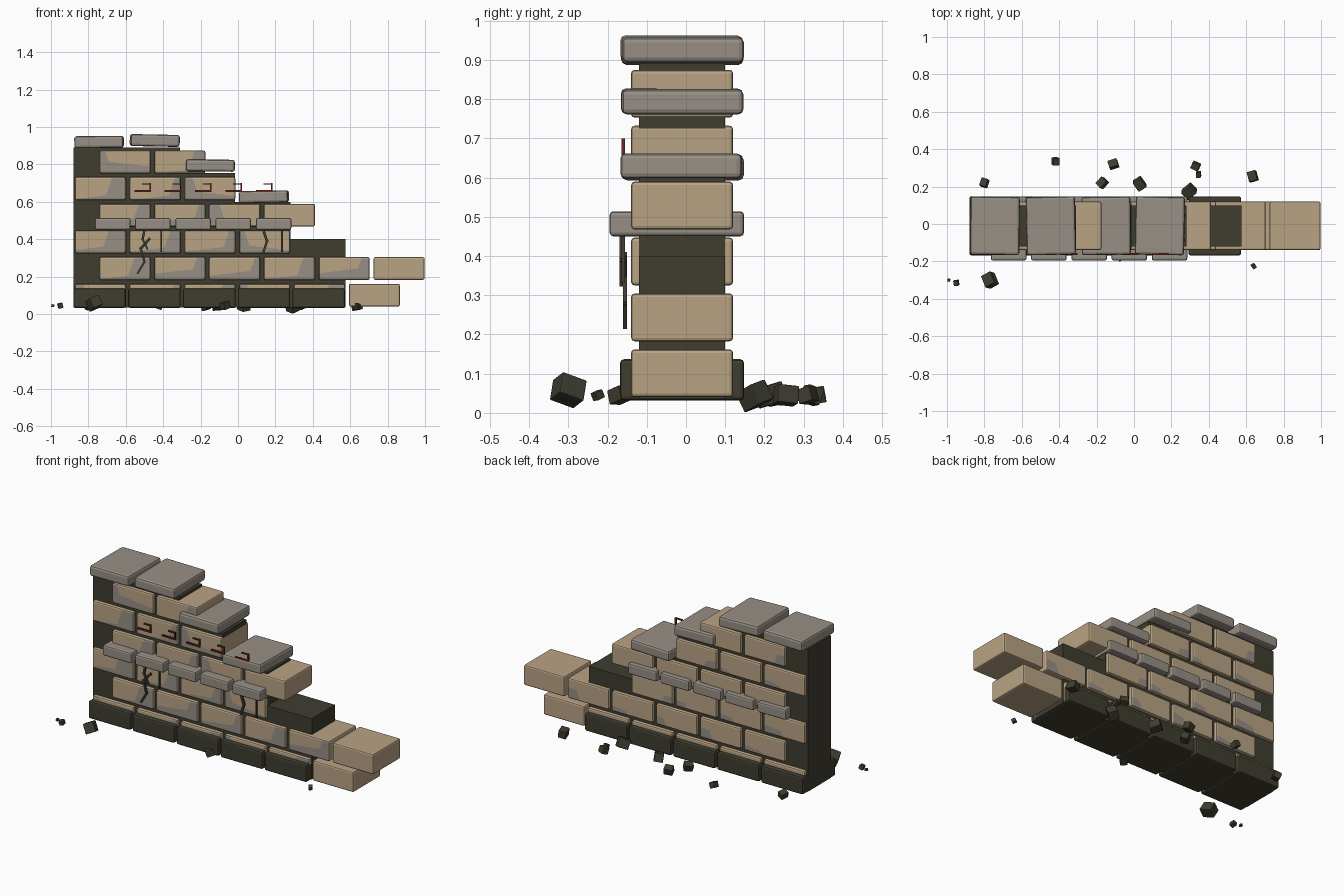
import bpy, bmesh, math, random
from mathutils import Vector, Matrix, Euler

random.seed(4)
if "Cube" in bpy.data.objects:
    bpy.data.objects.remove(bpy.data.objects["Cube"])


def material(name, r, g, b):
    m = bpy.data.materials.new(name)
    m.use_nodes = True
    m.diffuse_color = (r, g, b, 1)
    m.node_tree.nodes["Principled BSDF"].inputs["Base Color"].default_value = (r, g, b, 1)
    return m


TAN = material("sandstone", 0.49, 0.37, 0.23)
GREY = material("weathered grey", 0.31, 0.275, 0.235)
DARK = material("dark mortar", 0.05, 0.047, 0.03)
RUST = material("rusty iron", 0.16, 0.02, 0.014)


def block(name, x, y, z, mats, bevel=0.01, turn=(0, 0, 0), stain=None):
    """Bevelled box from (min, max) ranges; stain = (side, side cut, bottom cut)."""
    size = Vector([b - a for a, b in (x, y, z)])
    centre = Vector([(a + b) / 2 for a, b in (x, y, z)])
    bm = bmesh.new()
    bmesh.ops.create_cube(bm, size=1)
    bmesh.ops.scale(bm, vec=size, verts=bm.verts)
    if bevel:
        bmesh.ops.bevel(bm, geom=bm.edges[:], offset=bevel, segments=2,
                        profile=0.5, affect='EDGES')
    if stain:
        side, fx, fz = stain
        n1 = Vector((side, 0, -0.35)).normalized()
        p1 = Vector((side * size.x * (0.5 - fx), 0, 0))
        n2 = Vector((0.12 * side, 0, -1)).normalized()
        p2 = Vector((0, 0, size.z * (fz - 0.5)))
        for p, n in ((p1, n1), (p2, n2)):
            bmesh.ops.bisect_plane(bm, geom=bm.verts[:] + bm.edges[:] + bm.faces[:],
                                   plane_co=p, plane_no=n)
        # weathering on the long faces, lighter on the back
        for f in bm.faces:
            c = f.calc_center_median()
            at_side = (c - p1).dot(n1) > 0
            low = (c - p2).dot(n2) > 0
            if f.normal.y < -0.5 and (at_side or low):
                f.material_index = 1
            elif f.normal.y > 0.5 and at_side and low:
                f.material_index = 1
    me = bpy.data.meshes.new(name)
    bm.to_mesh(me)
    bm.free()
    for m in mats:
        me.materials.append(m)
    ob = bpy.data.objects.new(name, me)
    ob.location = centre
    ob.rotation_euler = turn
    bpy.context.collection.objects.link(ob)
    return ob


PITCH = 0.293
START = -0.872
DEPTH = (-0.14, 0.12)

# Mortar core, stepping down to the right
for i, (x0, x1, top) in enumerate([(-0.88, -0.31, 0.89), (-0.31, -0.015, 0.755),
                                   (-0.015, 0.28, 0.60), (0.28, 0.575, 0.40)]):
    block(f"mortar_core_{i}", (x0, x1), (-0.12, 0.10), (0.035, top), [DARK], 0)

# Brick courses in running bond: number of bricks per row, bottom to top
for row, count in enumerate([6, 6, 4, 4, 3, 2]):
    z = 0.04 + row * 0.1425
    for i in range(count):
        x = START + i * PITCH + (0.132 if row % 2 else 0)
        stain = (random.choice((-1, 1)), random.uniform(0.15, 0.45),
                 random.uniform(0.1, 0.45))
        if x > 0.5 or (row == 3 and i == 3):
            stain = None
        block(f"brick_{row}_{i}", (x, x + 0.272), DEPTH, (z, z + 0.122),
              [TAN, GREY], 0.009, stain=stain)

# Dark plinth blocks along the foot
for i in range(5):
    x = -0.88 + i * PITCH
    block(f"plinth_block_{i}", (x, x + 0.28), (-0.168, 0.148), (0.032, 0.137),
          [DARK], 0.01)

# Projecting grey string course
for i in range(5):
    x = -0.765 + i * 0.215
    block(f"ledge_stone_{i}", (x, x + 0.19), (-0.195, 0.148), (0.45, 0.514),
          [GREY], 0.01)

# Cap stones on each step
for i, (x, z, tilt) in enumerate([(-0.874, 0.888, -0.01), (-0.576, 0.896, 0.02),
                                  (-0.28, 0.762, 0.01), (0.008, 0.595, -0.02)]):
    block(f"cap_stone_{i}", (x, x + 0.262), (-0.165, 0.145), (z, z + 0.064),
          [GREY], 0.013, (0, tilt, tilt))


def strip(name, points, width, y, mat, thick=0.01):
    """Flat strip following (x, z) points, tapering to its last point."""
    bm = bmesh.new()
    for k, (a, b) in enumerate(zip(points, points[1:])):
        a, b = Vector((a[0], y, a[1])), Vector((b[0], y, b[1]))
        d = b - a
        w = width * (1 - 0.15 * k)
        m = (Matrix.Translation((a + b) / 2)
             @ Matrix.Rotation(-math.atan2(d.z, d.x), 4, 'Y')
             @ Matrix.Diagonal((d.length + w, thick, w, 1)))
        bmesh.ops.create_cube(bm, size=1, matrix=m)
    me = bpy.data.meshes.new(name)
    bm.to_mesh(me)
    bm.free()
    me.materials.append(mat)
    bpy.context.collection.objects.link(bpy.data.objects.new(name, me))


# Rusty iron hooks
for i in range(5):
    x = -0.47 + i * 0.1625
    strip(f"iron_hook_{i}", [(x - 0.08, 0.658), (x, 0.658), (x, 0.696), (x - 0.04, 0.696)],
          0.009, -0.16, RUST)

# Cracks running down from the ledge
strip("crack_left", [(-0.475, 0.40), (-0.52, 0.35), (-0.50, 0.28), (-0.535, 0.22)],
      0.014, -0.155, DARK)
strip("crack_left_branch", [(-0.50, 0.45), (-0.51, 0.40), (-0.485, 0.35)], 0.012, -0.165, DARK)
strip("crack_right", [(0.135, 0.45), (0.155, 0.39), (0.135, 0.33)], 0.014, -0.165, DARK)
for i, x in enumerate((-0.41, 0.235)):
    strip(f"crack_line_{i}", [(x, 0.45), (x, 0.335)], 0.009, -0.16, DARK)

# Loose rubble around the foot: x, y, size
RUBBLE = [(-0.80, 0.22, 0.045), (-0.42, 0.335, 0.04), (-0.17, 0.22, 0.05),
          (-0.11, 0.32, 0.05), (0.03, 0.215, 0.06), (0.33, 0.31, 0.045),
          (0.345, 0.265, 0.03), (0.295, 0.175, 0.065), (0.635, 0.255, 0.055),
          (0.64, -0.225, 0.025), (-0.77, -0.30, 0.07), (-0.95, -0.315, 0.03),
          (-0.99, -0.30, 0.016), (-0.07, -0.17, 0.045)]
for i, (x, y, s) in enumerate(RUBBLE):
    h = s / 2
    turn = [random.uniform(-0.4, 0.4), random.uniform(-0.4, 0.4), random.uniform(0, 3)]
    # lowest corner of the turned chunk rests near the ground
    half = Vector((h * 0.85, h, h * 0.85))
    rot = Euler(turn).to_matrix()
    low = sum(abs(rot[2][k]) * half[k] for k in range(3))
    z = max(low, 0.045 if s < 0.06 else low + 0.01)
    if i == 7:
        z = low
    block(f"rubble_{i}", (x - half.x, x + half.x), (y - half.y, y + half.y),
          (z - half.z, z + half.z), [DARK], s * 0.06, turn)
